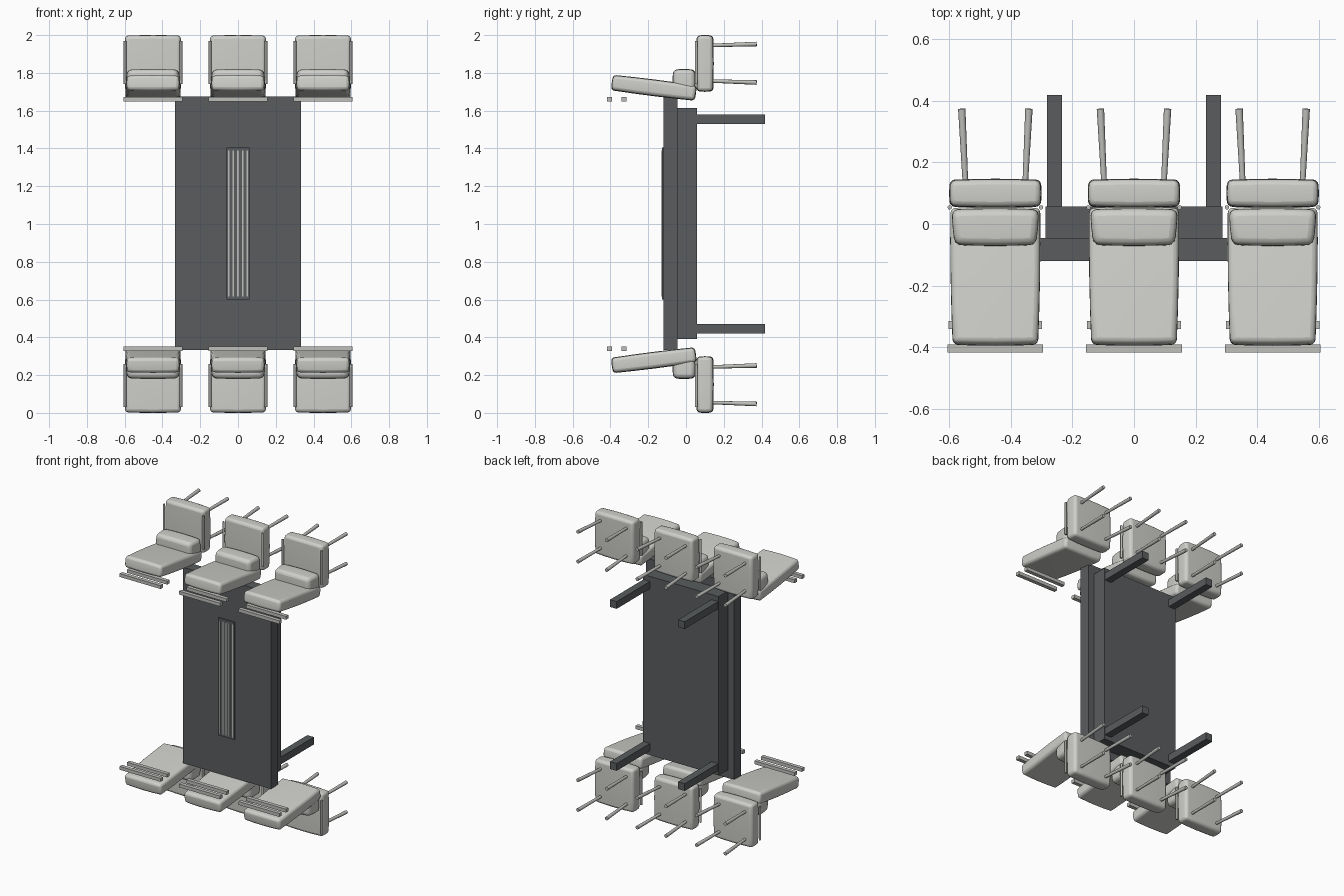
import bpy, bmesh, math
from mathutils import Vector, Matrix

if "Cube" in bpy.data.objects:
    bpy.data.objects.remove(bpy.data.objects["Cube"], do_unlink=True)


def material(name, colour):
    m = bpy.data.materials.new(name)
    m.use_nodes = True
    m.diffuse_color = (*colour, 1)
    m.node_tree.nodes["Principled BSDF"].inputs["Base Color"].default_value = (*colour, 1)
    return m


CHARCOAL = material("charcoal", (0.1, 0.107, 0.112))
FABRIC = material("pale fabric", (0.62, 0.62, 0.59))
METAL = material("grey metal", (0.52, 0.52, 0.5))
MID = Vector((0, 0, 1))     # centre of the mirrored layout


def finish(name, bm, mat, mirror=True, bevel=0, smooth=False):
    """Make an object with its origin at mid height, mirrored top to bottom."""
    bmesh.ops.recalc_face_normals(bm, faces=bm.faces)
    bmesh.ops.translate(bm, verts=bm.verts, vec=-MID)
    mesh = bpy.data.meshes.new(name)
    bm.to_mesh(mesh)
    bm.free()
    mesh.materials.append(mat)
    ob = bpy.data.objects.new(name, mesh)
    ob.location = MID
    bpy.context.collection.objects.link(ob)
    if bevel:
        mod = ob.modifiers.new("rounded edges", "BEVEL")
        mod.width, mod.segments = bevel, 3
        mod.limit_method, mod.angle_limit = "ANGLE", math.radians(45)
    if mirror:
        mod = ob.modifiers.new("top and bottom", "MIRROR")
        mod.use_axis = (False, False, True)
        mod.use_mirror_merge = False
    if smooth:
        bpy.ops.object.select_all(action="DESELECT")
        ob.select_set(True)
        bpy.context.view_layer.objects.active = ob
        bpy.ops.object.shade_smooth_by_angle(angle=math.radians(35))
    return ob


def box(name, lo, hi, mat, mirror=True):
    lo, hi = Vector(lo), Vector(hi)
    bm = bmesh.new()
    bmesh.ops.create_cube(bm, size=1)
    bmesh.ops.scale(bm, verts=bm.verts, vec=hi - lo)
    bmesh.ops.translate(bm, verts=bm.verts, vec=(lo + hi) / 2)
    return finish(name, bm, mat, mirror)


def cushion(name, centre, size, tilt=0, taper=0, bulge=0.006, bevel=0.016):
    """Softly domed block; taper narrows its x width towards -y."""
    bm = bmesh.new()
    bmesh.ops.create_cube(bm, size=2)
    bmesh.ops.subdivide_edges(bm, edges=bm.edges, cuts=3, use_grid_fill=True)
    for v in bm.verts:
        u = v.co.copy()
        for i in range(3):
            a, b = u[(i + 1) % 3], u[(i + 2) % 3]
            dome = bulge * ((1 - a * a) + (1 - b * b)) / 2
            v.co[i] = u[i] * (size[i] / 2 - bulge + dome)
        v.co.x *= 1 - taper * (1 - u.y) / 2
    bm.transform(Matrix.Translation(centre) @ Matrix.Rotation(tilt, 4, "X"))
    return finish(name, bm, FABRIC, bevel=bevel, smooth=True)


def rod(name, a, b, r1, r2):
    a, b = Vector(a), Vector(b)
    bm = bmesh.new()
    bmesh.ops.create_cone(bm, cap_ends=True, segments=12, radius1=r1, radius2=r2,
                          depth=(b - a).length)
    turn = (b - a).to_track_quat("Z", "Y").to_matrix().to_4x4()
    bm.transform(Matrix.Translation((a + b) / 2) @ turn)
    return finish(name, bm, METAL, smooth=True)


# Table: top slab, apron, legs
box("table_top", (-0.333, -0.12, 0.333), (0.333, -0.045, 1.675), CHARCOAL, False)
box("table_apron", (-0.287, -0.045, 0.39), (0.287, 0.057, 1.615), CHARCOAL, False)
for side, x in (("right", -0.258), ("left", 0.258)):
    box(f"table_leg_{side}", (x - 0.025, 0.057, 1.53), (x + 0.025, 0.418, 1.58), CHARCOAL)

# Raised centre panel with pale strips
box("centre_panel", (-0.062, -0.128, 0.6), (0.062, -0.12, 1.405), CHARCOAL, False)
for i in range(5):
    x = (i - 2) * 0.024
    box(f"panel_strip_{i + 1}", (x - 0.004, -0.13, 0.615), (x + 0.004, -0.126, 1.39),
        METAL, False)

# Chairs: three columns, each mirrored to the opposite side of the table
for col, cx in (("right", -0.45), ("middle", 0), ("left", 0.45)):
    cushion(f"seat_{col}", (cx, 0.1, 1.85), (0.3, 0.094, 0.3))
    cushion(f"backrest_{col}", (cx, -0.17, 1.721), (0.298, 0.45, 0.088),
            tilt=-0.125, taper=0.05)
    cushion(f"lumbar_pad_{col}", (cx, -0.01, 1.755), (0.288, 0.122, 0.13),
            taper=0.07, bevel=0.02)
    # Two crossbars behind the backrest
    box(f"outer_crossbar_{col}", (cx - 0.155, -0.417, 1.649), (cx + 0.155, -0.391, 1.672), METAL)
    box(f"inner_crossbar_{col}", (cx - 0.152, -0.341, 1.649), (cx + 0.152, -0.315, 1.672), METAL)
    for side, s in (("right", -1), ("left", 1)):
        # Side rails and splayed legs
        rod(f"side_rail_{col}_{side}", (cx + s * 0.148, 0.054, 1.74),
            (cx + s * 0.148, 0.054, 1.97), 0.007, 0.007)
        for end, z, dz in (("front", 1.945, 0.008), ("rear", 1.757, -0.008)):
            rod(f"chair_leg_{col}_{side}_{end}", (cx + s * 0.097, 0.13, z),
                (cx + s * 0.109, 0.374, z + dz), 0.009, 0.012)
